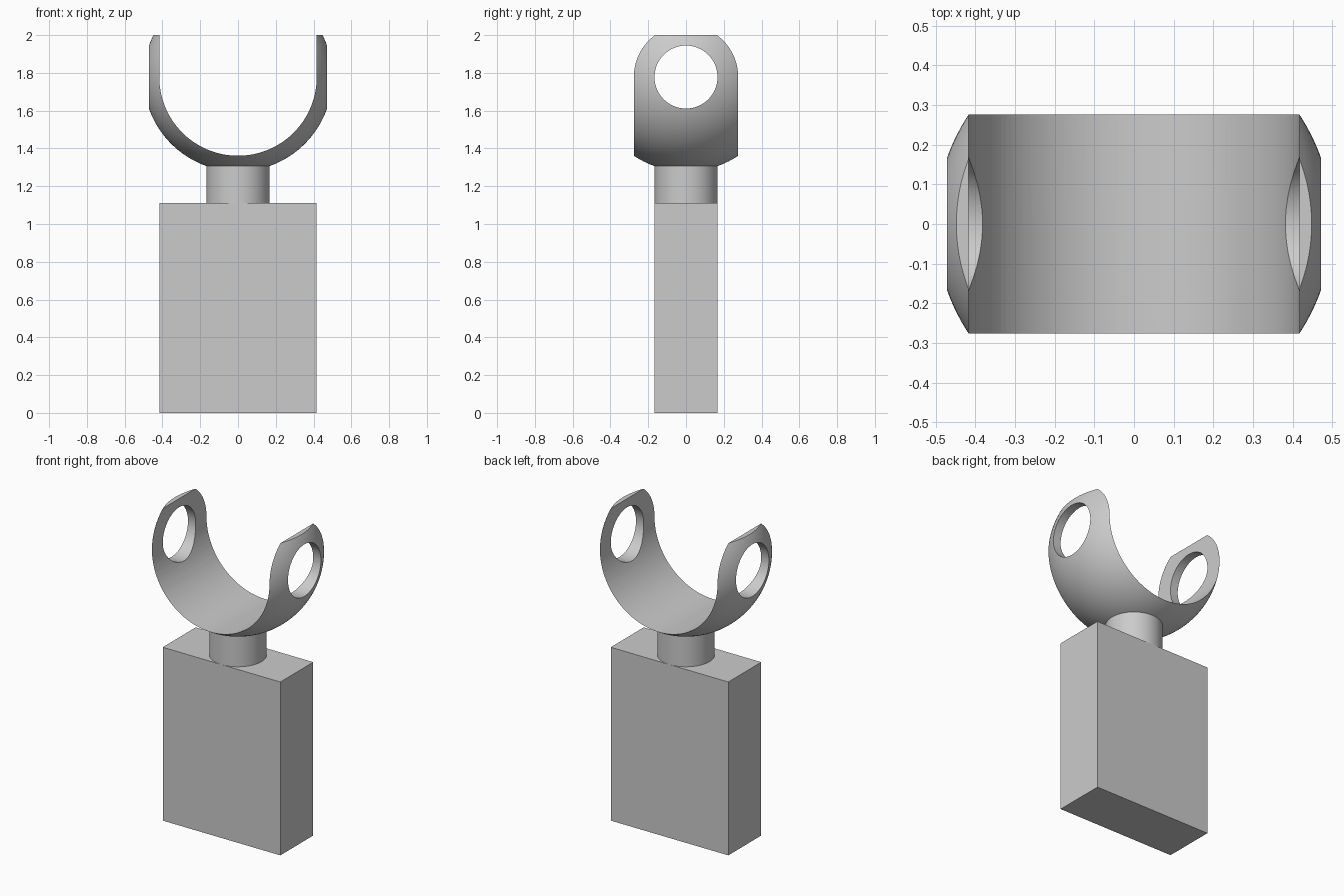
import bpy
import bmesh
from math import pi, cos, sin, radians
from mathutils import Matrix

cube = bpy.data.objects.get("Cube")
if cube:
    bpy.data.objects.remove(cube, do_unlink=True)

HALF_W, HALF_D, BLOCK_H = 0.4167, 0.1667, 1.111   # block
CENTRE_Z, OUTER_R, TOP = 1.778, 0.5, 2.0          # yoke

grey = bpy.data.materials.new("plain grey")
grey.use_nodes = True
colour = (0.6, 0.6, 0.6, 1)
grey.diffuse_color = colour
grey.node_tree.nodes["Principled BSDF"].inputs["Base Color"].default_value = colour


def make_object(name, bm):
    bmesh.ops.recalc_face_normals(bm, faces=bm.faces)
    mesh = bpy.data.meshes.new(name)
    bm.to_mesh(mesh)
    bm.free()
    mesh.materials.append(grey)
    obj = bpy.data.objects.new(name, mesh)
    bpy.context.collection.objects.link(obj)
    return obj


def cylinder(name, radius, length, matrix):
    bm = bmesh.new()
    bmesh.ops.create_cone(bm, cap_ends=True, segments=96, radius1=radius,
                          radius2=radius, depth=length, matrix=matrix)
    return make_object(name, bm)


def activate(obj):
    bpy.ops.object.select_all(action="DESELECT")
    obj.select_set(True)
    bpy.context.view_layer.objects.active = obj


def smooth(obj):
    activate(obj)
    bpy.ops.object.shade_smooth_by_angle(angle=radians(25))


def cut(obj, cutter):
    cutter.hide_render = True
    mod = obj.modifiers.new("cut", "BOOLEAN")
    mod.operation = "DIFFERENCE"
    mod.solver = "EXACT"
    mod.object = cutter
    activate(obj)
    bpy.ops.object.modifier_apply(modifier=mod.name)
    bpy.data.objects.remove(cutter, do_unlink=True)


# Rectangular base block
bm = bmesh.new()
bmesh.ops.create_cube(bm, size=1, matrix=Matrix.Translation((0, 0, BLOCK_H / 2))
                      @ Matrix.Diagonal((2 * HALF_W, 2 * HALF_D, BLOCK_H, 1)))
make_object("base_block", bm)

# Round stem, ending inside the wall of the yoke
stem_top = 1.33
stem = cylinder("stem", HALF_D, stem_top - BLOCK_H,
                Matrix.Translation((0, 0, (stem_top + BLOCK_H) / 2)))
smooth(stem)

# Yoke: a ball with its poles along y
bm = bmesh.new()
bmesh.ops.create_uvsphere(bm, u_segments=128, v_segments=80, radius=OUTER_R,
                          matrix=Matrix.Translation((0, 0, CENTRE_Z))
                          @ Matrix.Rotation(pi / 2, 4, "X"))
yoke = make_object("yoke", bm)

# U-shaped channel through the ball, widening to trim the top flat
steps = 64
profile = [(-HALF_W * cos(pi * i / steps), CENTRE_Z - HALF_W * sin(pi * i / steps))
           for i in range(steps + 1)]
profile += [(HALF_W, TOP), (0.7, TOP), (0.7, 2.5),
            (-0.7, 2.5), (-0.7, TOP), (-HALF_W, TOP)]
bm = bmesh.new()
face = bm.faces.new([bm.verts.new((x, -0.7, z)) for x, z in profile])
extruded = bmesh.ops.extrude_face_region(bm, geom=[face], use_keep_orig=True)
moved = [v for v in extruded["geom"] if isinstance(v, bmesh.types.BMVert)]
bmesh.ops.translate(bm, verts=moved, vec=(0, 1.4, 0))
cut(yoke, make_object("channel_cutter", bm))

# Round pivot holes through both arms
cut(yoke, cylinder("hole_cutter", HALF_D, 1.4,
                   Matrix.Translation((0, 0, CENTRE_Z)) @ Matrix.Rotation(pi / 2, 4, "Y")))
smooth(yoke)
